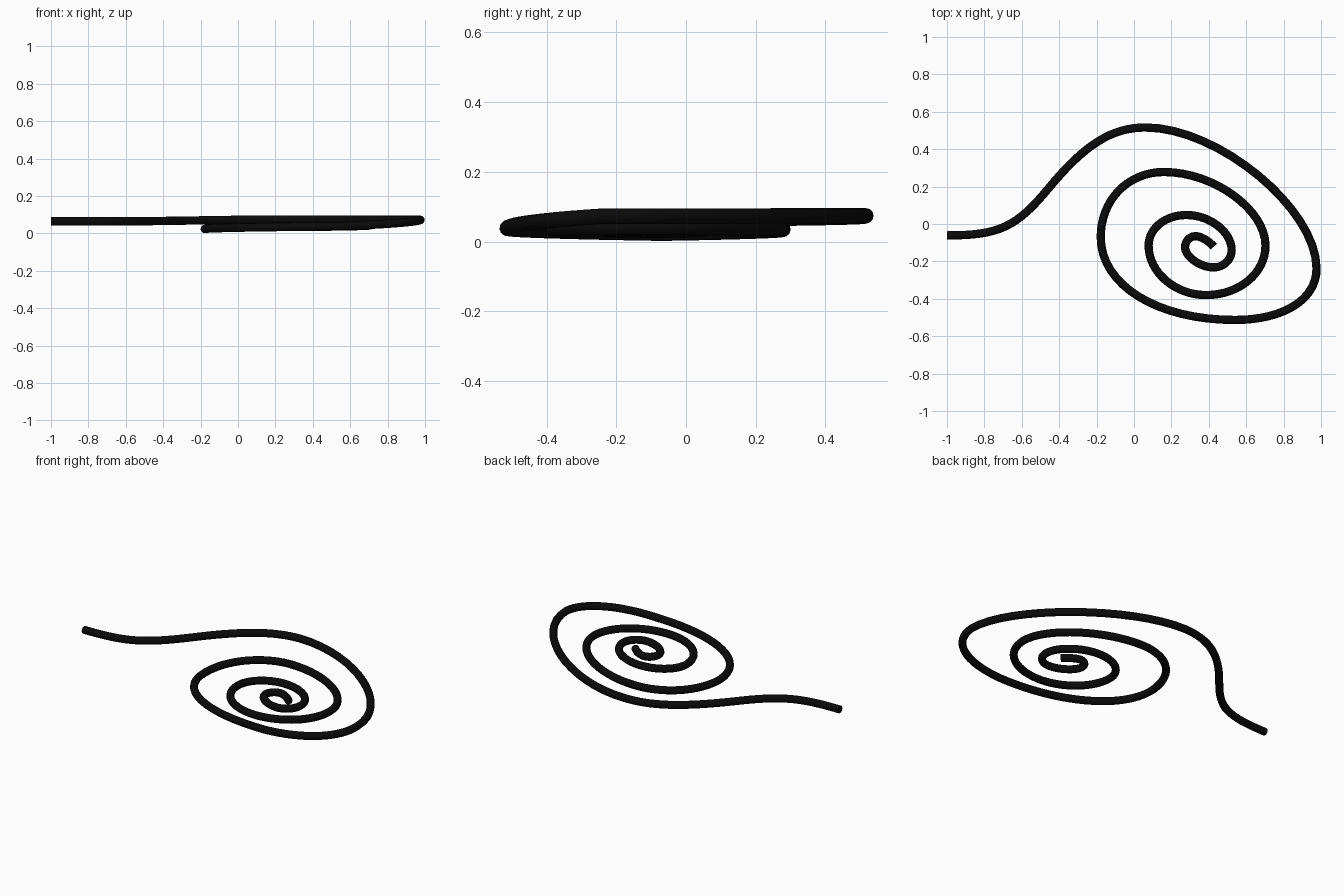
import bpy
from mathutils import Vector

# Remove the default cube
default_cube = bpy.data.objects.get("Cube")
if default_cube:
    bpy.data.objects.remove(default_cube, do_unlink=True)

RADIUS = 0.0222
THOUSANDTH = 0.001

# Material: one flat near-black colour
black = bpy.data.materials.new("black")
black.use_nodes = True
colour = (0.003, 0.003, 0.003, 1)
black.diffuse_color = colour
shader = next(n for n in black.node_tree.nodes if n.type == "BSDF_PRINCIPLED")
shader.inputs["Base Color"].default_value = colour

# Tail, in thousandths: each arc is (end point, corner it bends towards, pull)
start = (-1000, -61, 65)
tail = [((-455, 193, 66), (-665, -61), 0.83),
        ((62, 516, 74), (-188, 516), 0.72)]

# Quarter turns: (end point, pull), ending in turn at right, bottom, left, top
quarters = [((976, -238, 73), 0.425), ((540, -513, 38), 0.6),
            ((-178, -70, 24), 0.58), ((160, 278, 35), 0.57),
            ((703, -115, 42), 0.49), ((385, -380, 35), 0.56),
            ((78, -115, 32), 0.54), ((280, 48, 36), 0.56),
            ((522, -140, 38), 0.52), ((425, -232, 36), 0.55),
            ((273, -125, 35), 0.46), ((330, -65, 35), 0.55)]

# Short loose end in the middle of the spiral
loose_end = ((427, -121, 34), (374, -65), 0.6)


def spiral_arcs():
    """Add to each quarter turn the corner of the box that it rounds off."""
    previous = tail[-1][0]
    for number, (end, pull) in enumerate(quarters):
        if number % 2:
            corner = (previous[0], end[1])
        else:
            corner = (end[0], previous[1])
        yield end, corner, pull
        previous = end


# Spiral rod: a round tube with flat capped ends swept along the arcs
curve = bpy.data.curves.new("spiral_rod", "CURVE")
curve.dimensions = "3D"
curve.resolution_u = 16
curve.bevel_depth = RADIUS
curve.bevel_resolution = 4
curve.use_fill_caps = True
curve.materials.append(black)

arcs = [*tail, *spiral_arcs(), loose_end]
spline = curve.splines.new("BEZIER")
spline.bezier_points.add(len(arcs))
knots = spline.bezier_points
for knot in knots:
    knot.handle_left_type = knot.handle_right_type = "FREE"

here = Vector(start) * THOUSANDTH
knots[0].co = knots[0].handle_left = here
for knot, following, (end, corner, pull) in zip(knots, knots[1:], arcs):
    there = Vector(end) * THOUSANDTH
    bend = Vector((*corner, 0)) * THOUSANDTH
    bend.z = (here.z + there.z) / 2
    knot.handle_right = here.lerp(bend, pull)
    following.co = there
    following.handle_left = there.lerp(bend, pull)
    here = there
knots[-1].handle_right = here

spiral_rod = bpy.data.objects.new("spiral_rod", curve)
bpy.context.collection.objects.link(spiral_rod)
bpy.ops.object.select_all(action="DESELECT")
spiral_rod.select_set(True)
bpy.context.view_layer.objects.active = spiral_rod
bpy.ops.object.convert(target="MESH")
bpy.ops.object.shade_smooth_by_angle()
